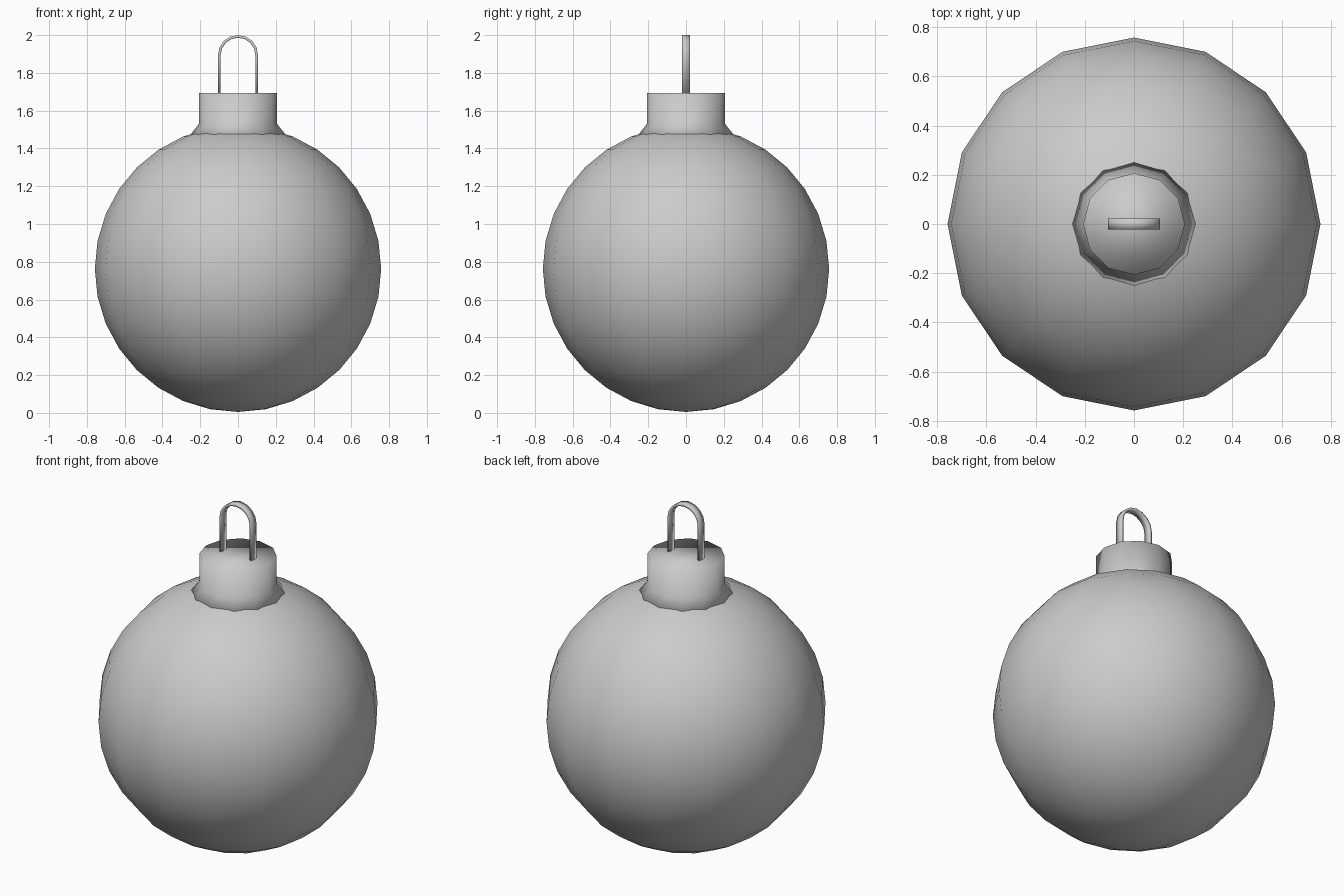
import bpy, bmesh
from math import pi, sin, cos

if "Cube" in bpy.data.objects:
    bpy.data.objects.remove(bpy.data.objects["Cube"])


def make_object(name, bm):
    bmesh.ops.recalc_face_normals(bm, faces=bm.faces)
    for f in bm.faces:
        f.smooth = True
    mesh = bpy.data.meshes.new(name)
    bm.to_mesh(mesh)
    bm.free()
    obj = bpy.data.objects.new(name, mesh)
    bpy.context.collection.objects.link(obj)
    return obj


# Round bauble: 16-sided low-poly ball
bm = bmesh.new()
bmesh.ops.create_uvsphere(bm, u_segments=16, v_segments=16, radius=0.758)
bmesh.ops.translate(bm, verts=bm.verts, vec=(0, 0, 0.763))
make_object("bauble", bm)

# Cap: 12-sided collar with a flared skirt sinking into the ball
bm = bmesh.new()
rings = []
for r, z in [(0.27, 1.45), (0.207, 1.53), (0.207, 1.693)]:
    rings.append([bm.verts.new((r * cos(i * pi / 6), r * sin(i * pi / 6), z))
                  for i in range(12)])
for a, b in zip(rings, rings[1:]):
    for i in range(12):
        j = (i + 1) % 12
        bm.faces.new((a[i], a[j], b[j], b[i]))
bm.faces.new(rings[-1])
bm.faces.new(rings[0][::-1])
make_object("cap", bm)

# Hanging loop: flat band bent into an arch
outer, thick, half_depth = 0.106, 0.014, 0.022
centre_z, base_z = 1.894, 1.69
steps = 8
path = [(1, 0, base_z)]
path += [(cos(i * pi / steps), sin(i * pi / steps), centre_z) for i in range(steps + 1)]
path += [(-1, 0, base_z)]
bm = bmesh.new()
sections = []
for c, s, z in path:
    sections.append([bm.verts.new((c * r, y, z + s * r))
                     for r, y in [(outer, -half_depth), (outer, half_depth),
                                  (outer - thick, half_depth),
                                  (outer - thick, -half_depth)]])
for a, b in zip(sections, sections[1:]):
    for i in range(4):
        j = (i + 1) % 4
        bm.faces.new((a[i], a[j], b[j], b[i]))
bm.faces.new(sections[0])
bm.faces.new(sections[-1][::-1])
make_object("hanging_loop", bm)
